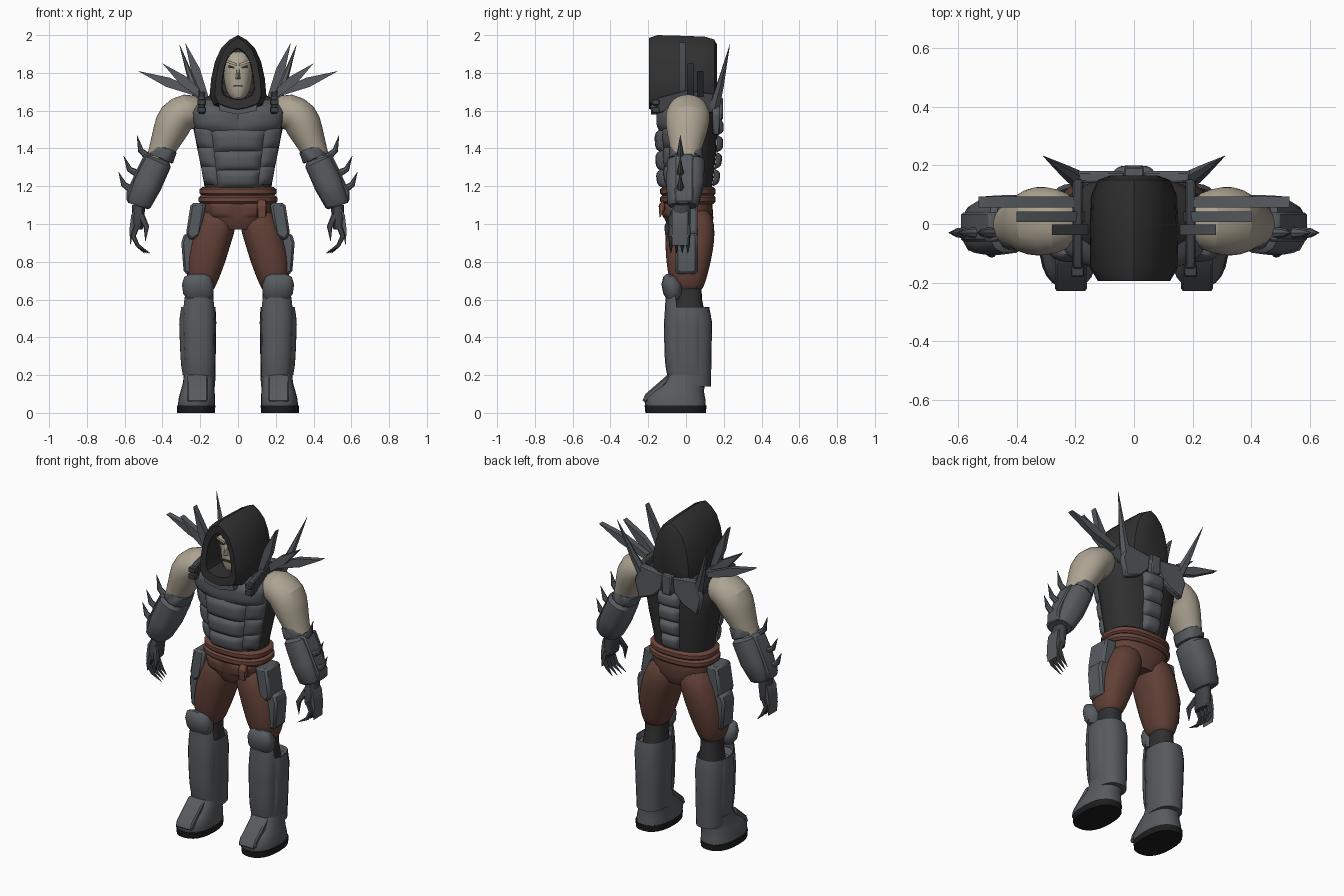
import bpy, bmesh
from math import sin, cos, pi, radians, copysign
from mathutils import Vector

if "Cube" in bpy.data.objects:
    bpy.data.objects.remove(bpy.data.objects["Cube"])


def material(name, r, g, b):
    m = bpy.data.materials.new(name)
    m.use_nodes = True
    m.diffuse_color = (r, g, b, 1)
    m.node_tree.nodes["Principled BSDF"].inputs["Base Color"].default_value = (r, g, b, 1)
    return m


armour = material("grey armour", .095, .105, .115)
metal = material("dark metal", .05, .055, .06)
cloth = material("black cloth", .03, .03, .03)
skin_tone = material("pale skin", .42, .37, .29)
leather = material("brown trousers", .12, .052, .037)
sash = material("brown sash", .15, .06, .045)
rubber = material("black rubber", .012, .012, .012)
shade = material("face lines", .06, .045, .035)


def finish(name, mat, verts, faces, mirror=False, soft=False, bevel=0, recalc=True):
    """Make an object, optionally softened, bevelled and mirrored."""
    mesh = bpy.data.meshes.new(name)
    mesh.from_pydata([tuple(v) for v in verts], [], faces)
    if recalc:
        bm = bmesh.new()
        bm.from_mesh(mesh)
        bmesh.ops.recalc_face_normals(bm, faces=bm.faces)
        bm.to_mesh(mesh)
        bm.free()
    obj = bpy.data.objects.new(name, mesh)
    bpy.context.collection.objects.link(obj)
    mesh.materials.append(mat)
    bpy.ops.object.select_all(action="DESELECT")
    bpy.context.view_layer.objects.active = obj
    obj.select_set(True)
    bpy.ops.object.shade_smooth_by_angle(angle=radians(40))
    if bevel:
        obj.modifiers.new("bevel", "BEVEL").width = bevel
    if soft:
        obj.modifiers.new("soft", "SUBSURF").levels = 1
    if mirror:
        obj.modifiers.new("mirror", "MIRROR").use_mirror_merge = False
    return obj


def loft(name, mat, rings, **options):
    n = len(rings[0])
    faces = [(k * n + i, k * n + (i + 1) % n, (k + 1) * n + (i + 1) % n, (k + 1) * n + i)
             for k in range(len(rings) - 1) for i in range(n)]
    last = (len(rings) - 1) * n
    faces += [tuple(range(n)), tuple(range(last, last + n))]
    return finish(name, mat, [p for ring in rings for p in ring], faces, **options)


def squircle(a, power):
    c, s = cos(a), sin(a)
    return copysign(abs(c) ** (2 / power), c), copysign(abs(s) ** (2 / power), s)


def tube(name, mat, rows, level=True, power=2.4, sides=20, **options):
    """Loft of rows (x, y, z, radius across, radius in depth)."""
    rings = []
    for k, (x, y, z, rx, ry) in enumerate(rows):
        a, b = rows[max(k - 1, 0)], rows[min(k + 1, len(rows) - 1)]
        across = Vector((1, 0, 0)) if level else Vector((a[2] - b[2], 0, b[0] - a[0])).normalized()
        ring = []
        for i in range(sides):
            c, s = squircle(2 * pi * i / sides, power)
            ring.append(Vector((x, y, z)) + across * rx * c + Vector((0, ry * s, 0)))
        rings.append(ring)
    return loft(name, mat, rings, **options)


def prism(name, mat, outline, plane, lo, hi, **options):
    """Outline drawn in the xz or yz plane and extruded between lo and hi."""
    place = (lambda p, d: (p[0], d, p[1])) if plane == "xz" else (lambda p, d: (d, p[0], p[1]))
    return loft(name, mat, [[place(p, d) for p in outline] for d in (lo, hi)], **options)


def patch(name, mat, rows, a0, a1, z0, z1, rise=.02, base=.005, **options):
    """Padded plate lying on the surface of a level tube."""
    n, verts = 8, []
    for j in range(n + 1):
        v = j / n
        z = z0 + (z1 - z0) * v
        k = next((i for i in range(len(rows) - 2) if rows[i + 1][2] >= z), len(rows) - 2)
        lo, hi = rows[k], rows[k + 1]
        t = (z - lo[2]) / (hi[2] - lo[2])
        x, y, _, rx, ry = [p + (q - p) * t for p, q in zip(lo, hi)]
        for i in range(n + 1):
            u = i / n
            c, s = squircle(radians(a0 + (a1 - a0) * u), 2.4)
            lift = base + rise * (1 - abs(2 * u - 1) ** 4) * (1 - abs(2 * v - 1) ** 4)
            verts.append((x + c * (rx + lift), y + s * (ry + lift), z))
    w = n + 1
    faces = [(j * w + i, j * w + i + 1, (j + 1) * w + i + 1, (j + 1) * w + i)
             for j in range(n) for i in range(n)]
    return finish(name, mat, verts, faces, recalc=False, **options)


# Torso and its plates
torso = [(0, .01, 1.14, .17, .12), (0, .01, 1.25, .185, .135), (0, .015, 1.38, .212, .145),
         (0, .015, 1.5, .235, .15), (0, .015, 1.6, .25, .145), (0, .03, 1.66, .2, .12),
         (0, .03, 1.7, .1, .08)]
tube("torso", cloth, torso, sides=32)
patch("pectoral_plate", armour, torso, -90, -22, 1.49, 1.655, .028, mirror=True)
for z0, z1 in ((1.19, 1.29), (1.28, 1.39), (1.38, 1.5)):
    patch("belly_plate", armour, torso, -122, -58, z0, z1, .028)
    patch("rib_plate", armour, torso, -59, -20, z0 + .02, z1 + .02, .018, mirror=True)
for z0 in (1.2, 1.29, 1.38, 1.47):
    patch("spine_plate", armour, torso, 76, 104, z0, z0 + .09, .03)
prism("spine_top", armour, [(-.03, 1.55), (.03, 1.55), (.035, 1.67), (-.035, 1.67)],
      "xz", .14, .195, bevel=.006)
prism("shoulder_blade_plate", armour, [(.03, 1.66), (.19, 1.68), (.23, 1.58), (.2, 1.47), (.1, 1.51),
      (.04, 1.57)], "xz", .14, .18, mirror=True, bevel=.008)
prism("shoulder_strap", metal, [(-.16, 1.58), (-.15, 1.67), (0, 1.71), (.15, 1.69), (.17, 1.6),
      (.1, 1.58), (0, 1.62), (-.1, 1.6)], "yz", .175, .21, mirror=True, bevel=.005)
for z in (1.59, 1.63):
    prism("buckle", metal, [(.17, z), (.215, z), (.215, z + .03), (.17, z + .03)],
          "xz", -.18, -.14, mirror=True, bevel=.004)
prism("collar_point", armour, [(0, 1.58), (.1, 1.6), (.1, 1.66), (.06, 1.645), (0, 1.615)],
      "xz", -.185, -.1, mirror=True)

# Hood with a recessed opening
half = [(0, 2), (.045, 1.975), (.09, 1.93), (.122, 1.86), (.142, 1.77), (.15, 1.68), (.13, 1.63), (.06, 1.605)]
outline = half + [(0, 1.595)] + [(-x, z) for x, z in reversed(half[1:])]
sections = [(.165, .55, .75), (.15, .82, .89), (.1, .97, .96), (0, 1, .98), (-.15, 1, 1),
            (-.195, .82, .93), (-.19, .58, .68), (-.04, .55, .66)]
loft("hood", cloth, [[(x * sx, y, 1.79 + (z - 1.79) * sz) for x, z in outline] for y, sx, sz in sections])

# Head and face
tube("head", skin_tone, [(0, .01, 1.64, .035, .08), (0, 0, 1.67, .05, .11), (0, 0, 1.72, .07, .115),
     (0, 0, 1.79, .082, .115), (0, 0, 1.87, .08, .115), (0, .01, 1.92, .05, .09)], sides=24, soft=True)
finish("nose", skin_tone, [(-.01, -.1, 1.84), (.01, -.1, 1.84), (.018, -.1, 1.765), (-.018, -.1, 1.765),
       (0, -.145, 1.775)], [(0, 1, 4), (1, 2, 4), (2, 3, 4), (3, 0, 4)])
prism("brow", skin_tone, [(.004, 1.835), (.06, 1.855), (.06, 1.868), (.004, 1.85)], "xz", -.125, -.09, mirror=True)
prism("eye", shade, [(.018, 1.823), (.05, 1.828), (.05, 1.84), (.018, 1.833)], "xz", -.117, -.11, mirror=True)
prism("mouth", shade, [(-.027, 1.727), (.027, 1.727), (.02, 1.737), (-.02, 1.737)], "xz", -.119, -.11)


def blade(name, base, tip, y, width):
    """Flat spindle-shaped spike."""
    b, t = Vector(base), Vector(tip)
    side = Vector((b.y - t.y, t.x - b.x)).normalized() * width
    mid = b.lerp(t, .5)
    prism(name, armour, [b - side * .6, mid - side, t, mid + side, b + side * .6],
          "xz", y - .018, y + .018, mirror=True)


def spike(name, mat, base, bend, tip, r, sides=8):
    tube(name, mat, [(*base, r, r), (*bend, r * .7, r * .7), (*tip, .001, .001)],
         level=False, power=2, sides=sides, mirror=True)


# Shoulder spikes
blade("outer_shoulder_spike", (.21, 1.69), (.53, 1.81), .075, .026)
blade("middle_shoulder_spike", (.18, 1.67), (.4, 1.85), .025, .026)
blade("inner_shoulder_spike", (.17, 1.67), (.28, 1.96), -.02, .024)
spike("back_shoulder_spike", armour, (.19, .15, 1.62), (.235, .18, 1.73), (.31, .232, 1.95), .032, 6)

# Arms
tube("arm", skin_tone, [(.18, .01, 1.58, .08, .08), (.27, .01, 1.605, .105, .115), (.335, .01, 1.56, .108, .122),
     (.365, .005, 1.48, .09, .108), (.405, 0, 1.39, .068, .08), (.46, -.01, 1.25, .05, .055),
     (.525, -.02, 1.07, .038, .045)], level=False, power=2, mirror=True, soft=True)
tube("elbow_band", armour, [(.385, 0, 1.405, .066, .088), (.41, 0, 1.345, .07, .092)],
     level=False, sides=12, mirror=True, bevel=.005)
tube("gauntlet", armour, [(.42, 0, 1.345, .06, .08), (.425, 0, 1.33, .075, .1), (.48, -.005, 1.21, .077, .102),
     (.525, -.015, 1.11, .066, .085), (.53, -.015, 1.095, .055, .07)], level=False, sides=14, power=2.8, mirror=True)
prism("gauntlet_ridge", armour, [(.455, 1.37), (.495, 1.37), (.535, 1.29), (.59, 1.17), (.59, 1.12), (.55, 1.1)],
      "xz", -.06, .04, mirror=True, bevel=.008)
spike("elbow_spike", armour, (.47, -.03, 1.35), (.515, -.03, 1.39), (.535, -.03, 1.47), .022)
spike("wrist_spike", armour, (.52, -.03, 1.26), (.575, -.03, 1.29), (.605, -.03, 1.36), .022)
spike("low_wrist_spike", armour, (.56, -.03, 1.18), (.605, -.03, 1.21), (.632, -.03, 1.275), .022)

# Clawed gloves
tube("palm", metal, [(.525, -.02, 1.1, .035, .045), (.53, -.035, 1.03, .033, .06), (.53, -.035, .97, .025, .055)],
     sides=12, mirror=True)
prism("hand_plate", armour, [(.54, 1.09), (.565, 1.05), (.575, .97), (.57, .885), (.55, .97)],
      "xz", -.075, .01, mirror=True)
for i in range(4):
    y = -.08 + i * .03
    tube("finger", metal, [(.535, y, .99, .015, .014), (.555, y, .935, .014, .013), (.53, y, .885, .01, .01),
         (.465 + i * .01, y, .845, .001, .001)], level=False, sides=8, mirror=True)
tube("thumb", metal, [(.515, -.07, 1.05, .018, .018), (.485, -.1, .985, .015, .015), (.49, -.105, .91, .001, .001)],
     level=False, sides=8, mirror=True)

# Trousers and sash
pelvis = [(0, .015, .97, .09, .1), (0, .015, 1.03, .175, .13), (0, .01, 1.1, .19, .13), (0, .01, 1.16, .185, .125)]
tube("pelvis", leather, pelvis, sides=28)
tube("trouser_leg", leather, [(.095, .02, 1.1, .085, .11), (.118, .022, .99, .112, .132), (.145, .02, .91, .112, .132),
     (.167, .015, .82, .108, .122), (.182, .01, .74, .094, .108), (.188, .01, .68, .075, .09),
     (.19, .01, .635, .055, .07)], mirror=True, soft=True)
patch("pocket_flap", leather, pelvis, -86, -42, 1.035, 1.11, .012, mirror=True)
for z, r in ((1.15, .198), (1.107, .203)):
    tube("sash_band", sash, [(0, .01, z, r - .008, .135), (0, .01, z + .012, r + .005, .147),
         (0, .01, z + .034, r + .005, .147), (0, .01, z + .046, r - .01, .133)], sides=32)
prism("sash_end", sash, [(-.12, 1.13), (-.145, 1.1), (-.14, 1.03), (-.11, 1.08)], "yz", .1, .15, bevel=.005)

# Thigh plates
prism("hip_plate", armour, [(.17, 1.11), (.25, 1.11), (.275, .95), (.25, .91), (.2, .94)],
      "xz", -.085, .06, mirror=True, bevel=.012)
prism("thigh_plate", armour, [(.22, .95), (.285, .95), (.3, .9), (.287, .74), (.24, .73)],
      "xz", -.055, .06, mirror=True, bevel=.012)

# Boots
tube("knee_wrap", cloth, [(.19, .02, .5, .07, .085), (.19, .015, .6, .06, .07), (.19, .01, .7, .06, .07)], mirror=True)
shaft = [(.203, .02, .14, .082, .112), (.205, .02, .3, .087, .115), (.207, .02, .48, .092, .118),
         (.207, .015, .56, .088, .108), (.207, 0, .64, .075, .1)]
tube("boot_shaft", armour, shaft[:4] + [(.207, .02, .53, .075, .09)], sides=24, mirror=True)
patch("shin_guard", armour, shaft, -150, -30, .19, .64, .014, mirror=True)
patch("calf_plate", armour, shaft, -32, 20, .2, .56, .008, mirror=True)
tube("knee_pad", armour, [(.207, -.07, .6, .06, .03), (.21, -.07, .63, .08, .05), (.213, -.075, .68, .084, .055),
     (.215, -.085, .72, .07, .035), (.215, -.095, .735, .04, .01)], sides=16, mirror=True)
tube("sole", rubber, [(.222, -.055, 0, .1, .16), (.222, -.055, .038, .102, .164)], sides=24, mirror=True)
tube("foot", armour, [(.22, -.055, .036, .098, .16), (.218, -.06, .075, .097, .162), (.214, -.045, .115, .09, .14),
     (.208, -.01, .16, .083, .112), (.205, .015, .23, .08, .1)], sides=24, mirror=True)
prism("toe_flap", armour, [(-.232, .06), (-.215, .1), (-.1, .2), (-.085, .2), (-.12, .13), (-.2, .06)],
      "yz", .16, .27, mirror=True, bevel=.008)
